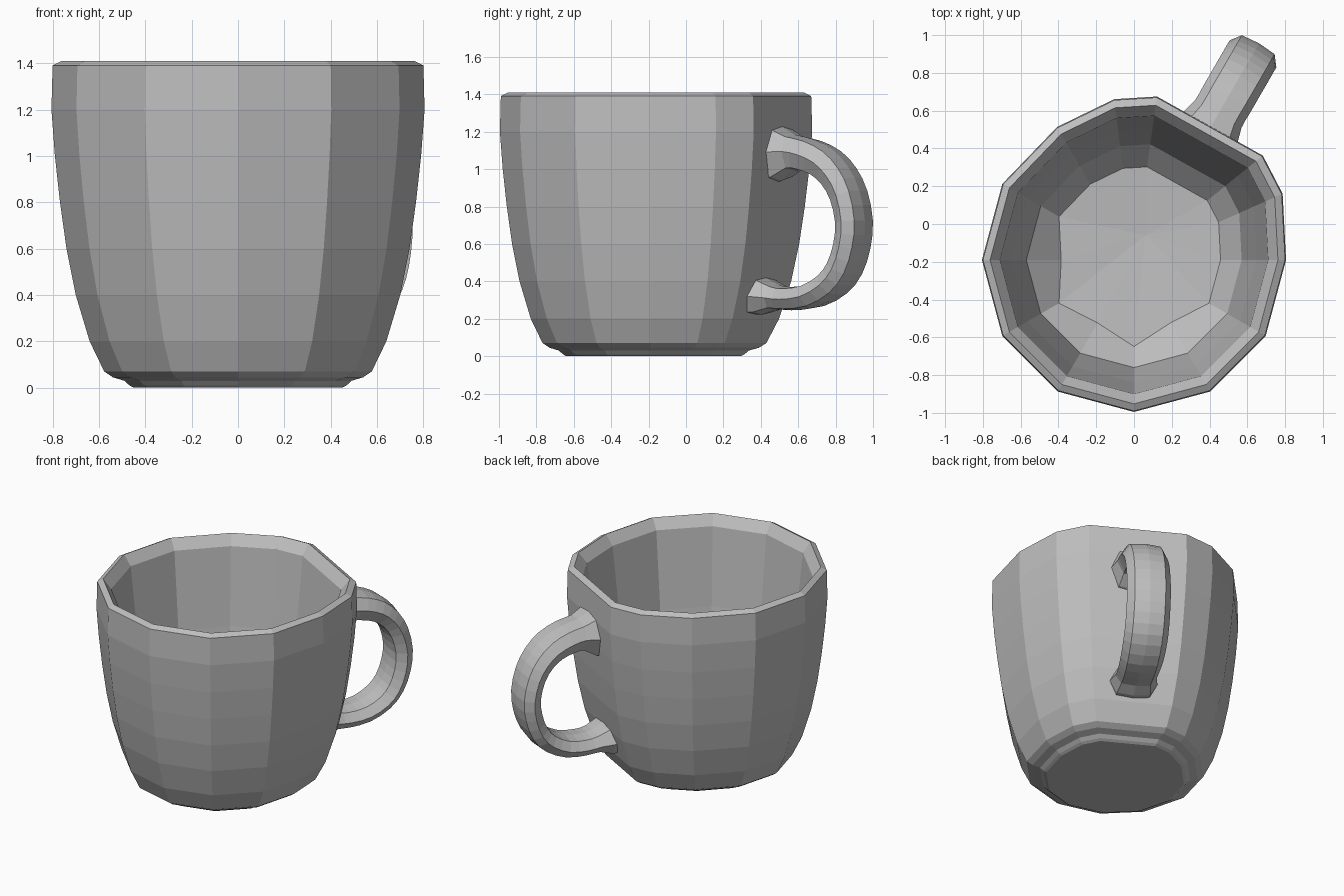
import bpy, bmesh
from math import radians, cos, sin
from mathutils import Vector

cube = bpy.data.objects.get("Cube")
if cube:
    bpy.data.objects.remove(cube, do_unlink=True)

CENTRE = Vector((0, -0.19, 0))

# One plain grey glaze
glaze = bpy.data.materials.new("grey_glaze")
glaze.use_nodes = True
colour = (0.52, 0.52, 0.52, 1)
glaze.diffuse_color = colour
glaze.node_tree.nodes["Principled BSDF"].inputs["Base Color"].default_value = colour


def loft(name, rings, tip=None):
    """Skin equal-sized rings of points; close the end with a face or a fan to a tip."""
    bm = bmesh.new()
    loops = [[bm.verts.new(p) for p in ring] for ring in rings]
    n = len(loops[0])
    for a, b in zip(loops, loops[1:]):
        for i in range(n):
            j = (i + 1) % n
            bm.faces.new((a[i], a[j], b[j], b[i]))
    bm.faces.new(loops[0][::-1])
    end = bm.faces.new(loops[-1])
    if tip:
        poked = bmesh.ops.poke(bm, faces=[end])
        poked["verts"][0].co = tip
    bmesh.ops.recalc_face_normals(bm, faces=bm.faces[:])
    mesh = bpy.data.meshes.new(name)
    bm.to_mesh(mesh)
    bm.free()
    mesh.materials.append(glaze)
    bpy.context.collection.objects.link(bpy.data.objects.new(name, mesh))


# Cup outline: faceted, swollen towards the handle side
outline = [(a, 1.0) for a in range(-210, 1, 30)]
outline += [(24, 1.07), (39, 1.09), (82, 1.085), (97, 1.065), (120, 1.01)]


def cup_ring(radius, z, floor=False):
    ring = []
    for angle, swell in outline:
        if floor:       # the floor edge is straight across every other corner
            swell = 0.866 if angle in (-180, -120, -60) else swell * 1.03
        a = radians(angle)
        ring.append(CENTRE + Vector((radius * swell * cos(a), radius * swell * sin(a), z)))
    return ring


# Cup profile: foot, outer wall, rim, then the straighter inner wall
profile = [(0.45, 0), (0.468, 0.01), (0.49, 0.03), (0.54, 0.045), (0.577, 0.07),
           (0.64, 0.2), (0.7, 0.4), (0.74, 0.6), (0.768, 0.8), (0.79, 1.0),
           (0.805, 1.2), (0.8, 1.39), (0.762, 1.41),
           (0.71, 1.34), (0.65, 0.8), (0.57, 0.26)]
rings = [cup_ring(r, z) for r, z in profile]
rings.append(cup_ring(0.445, 0.13, floor=True))
loft("cup_body", rings, tip=Vector((0.06, -0.06, 0.1)))

# Handle: flattened bar swept along an arc, flared where it meets the wall
out = Vector((cos(radians(60)), sin(radians(60)), 0))
side = Vector((out.y, -out.x, 0))
up = Vector((0, 0, 1))
# distance from cup axis, height, half thickness, half width
keys = [Vector(k) for k in (
    (0.78, 1.075, 0.145, 0.17), (0.81, 1.078, 0.14, 0.165), (0.89, 1.085, 0.093, 0.143),
    (0.98, 1.07, 0.086, 0.143), (1.08, 1.03, 0.08, 0.143), (1.16, 0.96, 0.074, 0.143),
    (1.22, 0.86, 0.069, 0.143), (1.253, 0.72, 0.066, 0.143), (1.24, 0.59, 0.065, 0.143),
    (1.195, 0.47, 0.065, 0.143), (1.12, 0.385, 0.064, 0.143), (1.0, 0.325, 0.062, 0.14),
    (0.87, 0.31, 0.06, 0.135), (0.78, 0.318, 0.064, 0.135), (0.69, 0.33, 0.1, 0.155),
    (0.66, 0.33, 0.1, 0.155))]
# halve each step of the free arc along a smooth curve
path = keys[:3]
for a, b, c, d in zip(keys[1:], keys[2:], keys[3:], keys[4:-1]):
    path += [(9 * (b + c) - a - d) / 16, c]
path += keys[-2:]

section = [(0.1, 1), (0.95, 0.7), (1.08, 0), (0.95, -0.7), (0.1, -1), (-0.85, -0.7), (-1, 0), (-0.85, 0.7)]
points = [CENTRE + out * k[0] + up * k[1] for k in path]
last = len(path) - 1
rings = []
for i, (_, _, thick, wide) in enumerate(path):
    if i < 2:           # keep the flared ends square to the wall
        tangent = out
    elif i > last - 2:
        tangent = -out
    else:
        tangent = (points[i + 1] - points[i - 1]).normalized()
    normal = side.cross(tangent)
    rings.append([points[i] + normal * thick * t + side * wide * w for t, w in section])
loft("handle", rings)
